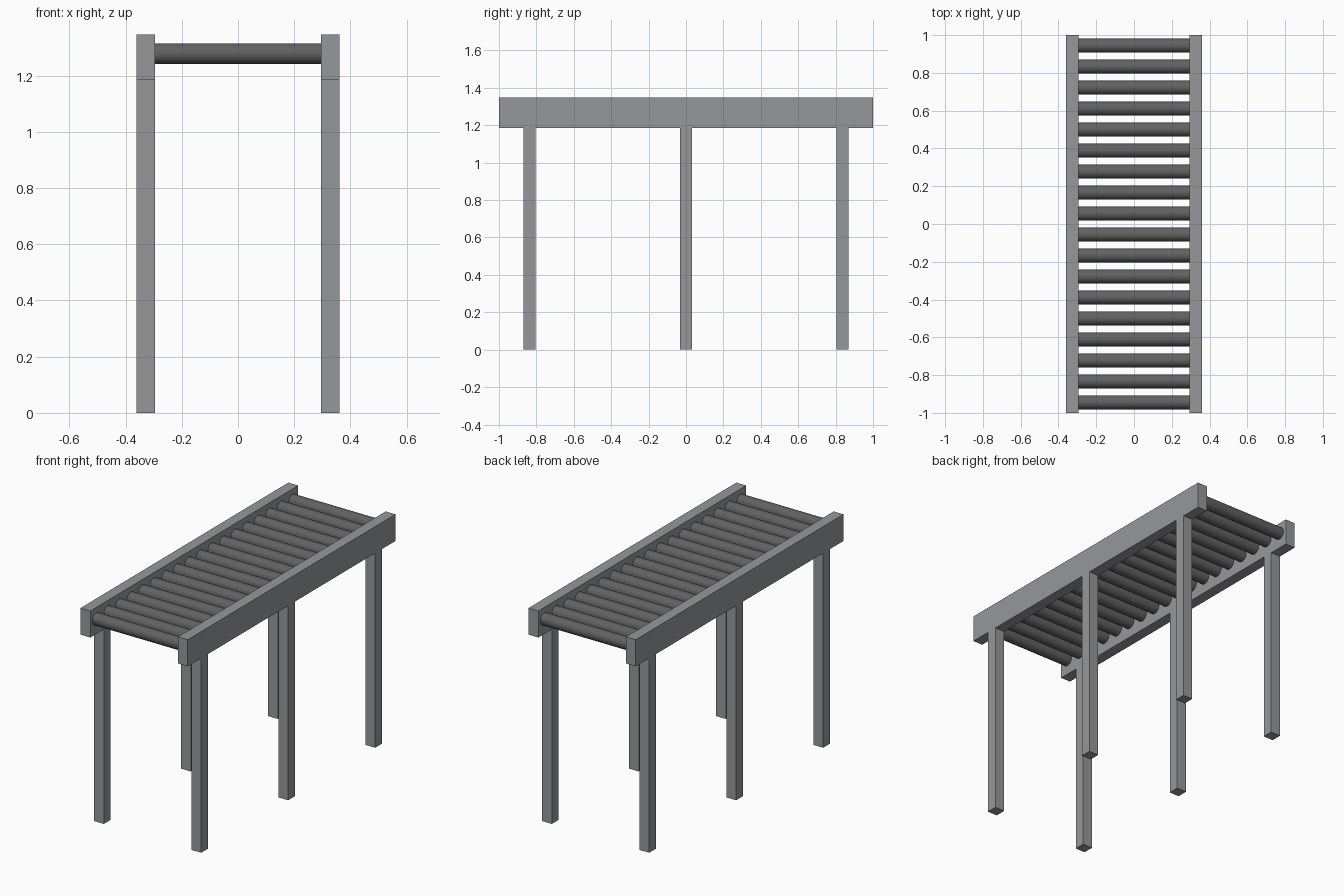
import bpy
from math import pi, radians

cube = bpy.data.objects.get("Cube")
if cube:
    bpy.data.objects.remove(cube, do_unlink=True)


def make_material(name, colour):
    mat = bpy.data.materials.new(name)
    mat.use_nodes = True
    mat.diffuse_color = colour
    mat.node_tree.nodes["Principled BSDF"].inputs["Base Color"].default_value = colour
    return mat


steel = make_material("frame grey", (0.30, 0.315, 0.335, 1))
dark = make_material("roller grey", (0.12, 0.12, 0.12, 1))

LENGTH = 2.0
BEAM = 0.066           # width of rails and legs
RAIL_X = 0.328         # centre line of each side
LEG_TOP, RAIL_TOP = 1.185, 1.347
ROLLERS, ROLLER_END, ROLLER_R = 18, 0.944, 0.037


def box(name, centre, size):
    bpy.ops.mesh.primitive_cube_add(size=1, location=centre)
    obj = bpy.context.object
    obj.name = name
    obj.scale = size
    bpy.ops.object.transform_apply(location=False, rotation=False, scale=True)
    obj.data.materials.append(steel)


# Side rails, each on three legs
for side, sign in (("left", 1), ("right", -1)):
    x = sign * RAIL_X
    box(side + "_rail", (x, 0, (LEG_TOP + RAIL_TOP) / 2),
        (BEAM, LENGTH, RAIL_TOP - LEG_TOP))
    for place, y in (("front", -0.837), ("middle", 0), ("back", 0.837)):
        box(f"{side}_{place}_leg", (x, y, LEG_TOP / 2), (BEAM, BEAM, LEG_TOP))

# Row of rollers between the rails
for i in range(ROLLERS):
    y = -ROLLER_END + 2 * ROLLER_END * i / (ROLLERS - 1)
    bpy.ops.mesh.primitive_cylinder_add(
        vertices=24, radius=ROLLER_R, depth=2 * RAIL_X - BEAM,
        location=(0, y, 1.278), rotation=(0, pi / 2, 0))
    roller = bpy.context.object
    roller.name = f"roller_{i + 1}"
    roller.data.materials.append(dark)
    bpy.ops.object.shade_smooth_by_angle(angle=radians(30))
